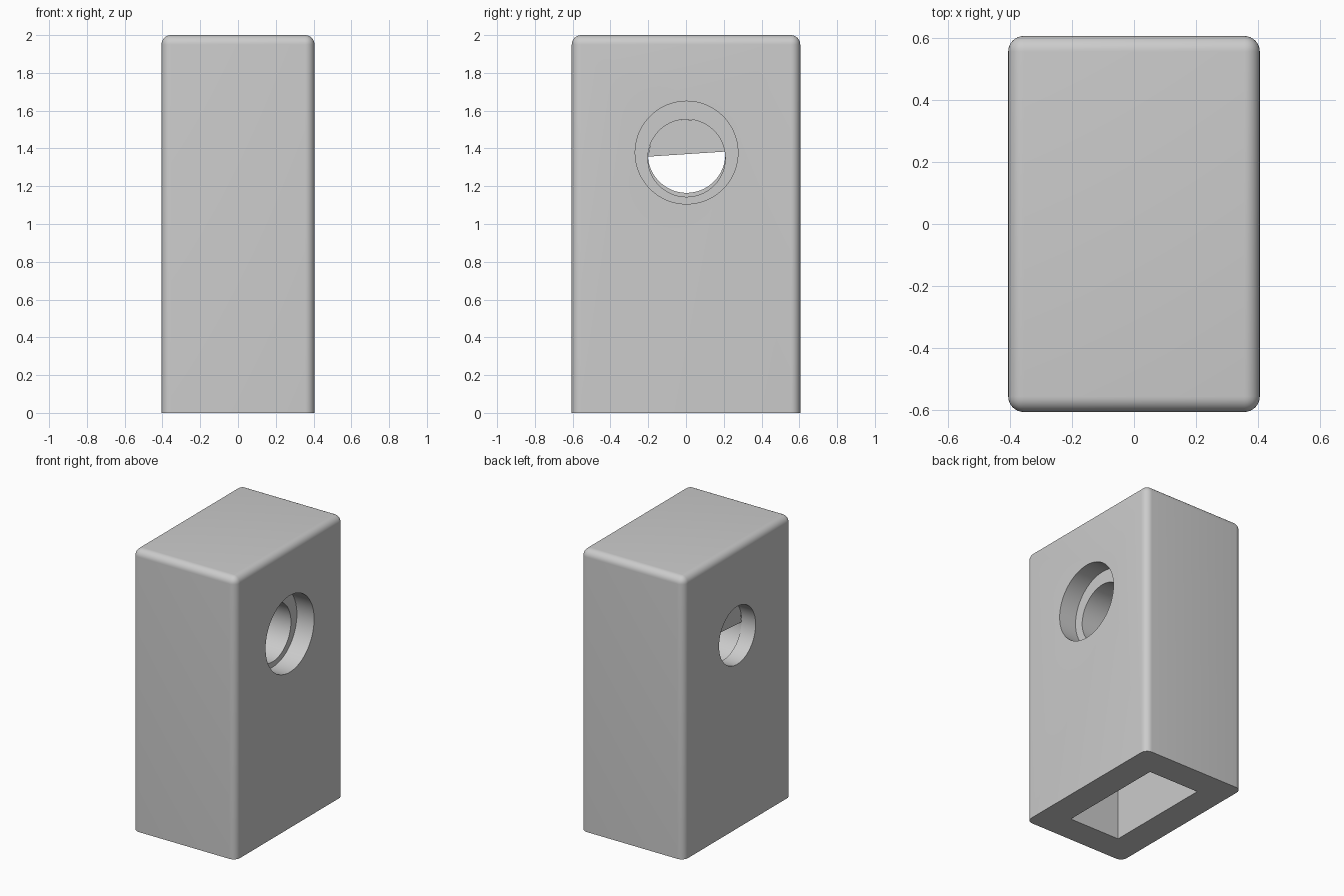
import bpy, bmesh, math
from mathutils import Matrix

default = bpy.data.objects.get("Cube")
if default:
    bpy.data.objects.remove(default, do_unlink=True)

# Single flat colour
grey = bpy.data.materials.new("light_grey")
grey.use_nodes = True
colour = (0.6, 0.6, 0.6, 1)
grey.diffuse_color = colour
grey.node_tree.nodes["Principled BSDF"].inputs["Base Color"].default_value = colour


def finish(name, bm):
    mesh = bpy.data.meshes.new(name)
    bm.to_mesh(mesh)
    bm.free()
    mesh.materials.append(grey)
    obj = bpy.data.objects.new(name, mesh)
    bpy.context.collection.objects.link(obj)
    return obj


def box(size, centre):
    bm = bmesh.new()
    bmesh.ops.create_cube(bm, size=1, matrix=Matrix.Translation(centre) @ Matrix.Diagonal((*size, 1)))
    return bm


def cylinder_x(name, radius, x0, x1, y, z):
    bm = bmesh.new()
    place = Matrix.Translation(((x0 + x1) / 2, y, z)) @ Matrix.Rotation(math.pi / 2, 4, "Y")
    bmesh.ops.create_cone(bm, cap_ends=True, segments=96, radius1=radius, radius2=radius,
                          depth=x1 - x0, matrix=place)
    return finish(name, bm)


# Body: block rounded everywhere except around the base
bm = box((0.81, 1.21, 2), (0, 0, 1))
edges = [e for e in bm.edges if any(v.co.z > 1 for v in e.verts)]
bmesh.ops.bevel(bm, geom=edges, offset=0.05, segments=8, profile=0.5, affect="EDGES")
body = finish("block_body", bm)

# Socket in the base, counterbore on the +x side, and the two slightly offset bores
cutters = [
    finish("base_socket_cutter", box((0.4, 0.8, 1), (0, 0, 0.3))),
    cylinder_x("counterbore_cutter", 0.272, 0.27, 0.6, 0.003, 1.378),
    cylinder_x("outer_bore_cutter", 0.205, -0.6, -0.295, 0.003, 1.37),
    cylinder_x("main_bore_cutter", 0.205, -0.295, 0.4, 0.003, 1.349),
]
bpy.context.view_layer.objects.active = body
for cutter in cutters:
    cutter.hide_render = True
    cut = body.modifiers.new("cut", "BOOLEAN")
    cut.operation = "DIFFERENCE"
    cut.solver = "EXACT"
    cut.object = cutter
    bpy.ops.object.modifier_apply(modifier=cut.name)
    bpy.data.objects.remove(cutter, do_unlink=True)

# Smooth roundings and bores, crisp rims
bpy.ops.object.select_all(action="DESELECT")
body.select_set(True)
bpy.ops.object.shade_smooth_by_angle(angle=math.radians(30))
